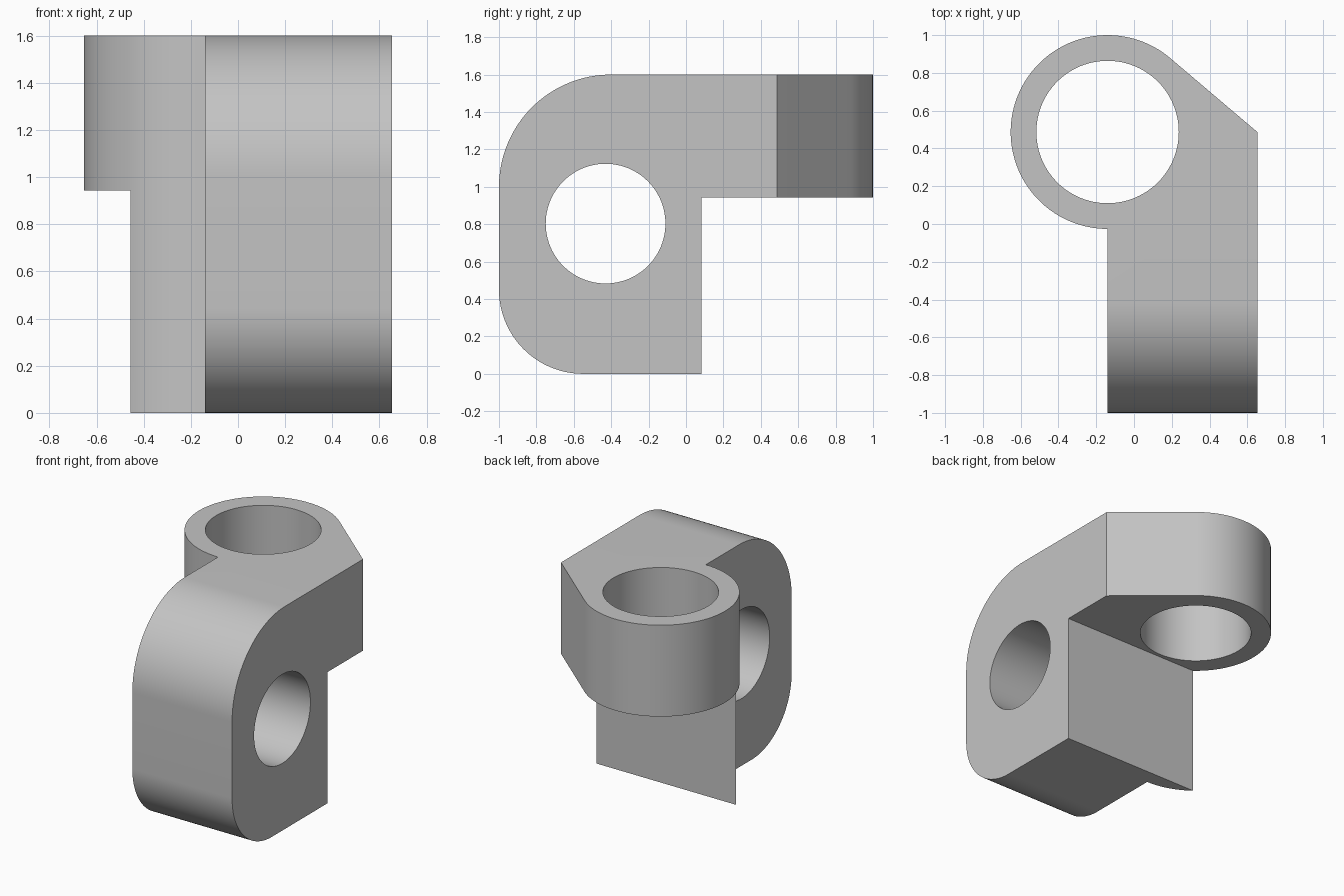
import bpy
import bmesh
from math import cos, sin, acos, radians
from mathutils import Vector

cube = bpy.data.objects.get("Cube")
if cube:
    bpy.data.objects.remove(cube, do_unlink=True)

grey = bpy.data.materials.new("plain grey")
grey.use_nodes = True
colour = (0.55, 0.55, 0.55, 1)
grey.diffuse_color = colour
grey.node_tree.nodes["Principled BSDF"].inputs["Base Color"].default_value = colour


def arc(cx, cy, r, start, end, steps):
    """Points on an arc, angles in degrees."""
    angles = [radians(start + (end - start) * i / steps) for i in range(steps + 1)]
    return [(cx + r * cos(a), cy + r * sin(a)) for a in angles]


def prism(name, points, low, high, axis):
    """Extrude a closed profile along x (profile in y, z) or z (profile in x, y)."""
    bm = bmesh.new()
    place = (lambda p: (low, p[0], p[1])) if axis == "x" else (lambda p: (p[0], p[1], low))
    face = bm.faces.new([bm.verts.new(place(p)) for p in points])
    moved = bmesh.ops.extrude_face_region(bm, geom=[face])["geom"]
    offset = Vector((high - low, 0, 0)) if axis == "x" else Vector((0, 0, high - low))
    bmesh.ops.translate(bm, vec=offset, verts=[g for g in moved if isinstance(g, bmesh.types.BMVert)])
    bmesh.ops.recalc_face_normals(bm, faces=bm.faces)
    mesh = bpy.data.meshes.new(name)
    bm.to_mesh(mesh)
    bm.free()
    mesh.materials.append(grey)
    obj = bpy.data.objects.new(name, mesh)
    bpy.context.collection.objects.link(obj)
    return obj


def combine(target, tool, operation):
    mod = target.modifiers.new(operation, "BOOLEAN")
    mod.operation = operation
    mod.solver = "EXACT"
    mod.object = tool
    bpy.context.view_layer.objects.active = target
    bpy.ops.object.modifier_apply(modifier=mod.name)
    bpy.data.objects.remove(tool, do_unlink=True)


# Plan outline: round eye, tangent flank and straight arm
eye_x, eye_y, eye_r = -0.14, 0.487, 0.513
right_x = 0.653
tangent = acos(eye_r / (right_x - eye_x)) * 180 / 3.14159265
plan = arc(eye_x, eye_y, eye_r, tangent, 270, 80)
plan += [(eye_x, -1.2), (right_x, -1.2), (right_x, eye_y)]
bracket = prism("bracket", plan, -0.2, 1.8, "z")

# Side outline: rounded front, stepped back
side = arc(-0.4, 1.0, 0.6, 90, 180, 32)
side += arc(-0.55, 0.45, 0.45, 180, 270, 32)
side += [(0.083, 0), (0.083, 0.943), (1.2, 0.943), (1.2, 1.6)]
combine(bracket, prism("side_outline", side, -1, 1, "x"), "INTERSECT")

# Upright bore through the eye and cross bore through the arm
bore = arc(eye_x, eye_y, 0.377, 0, 360, 96)[:-1]
combine(bracket, prism("eye_bore", bore, 0.5, 2, "z"), "DIFFERENCE")
cross = arc(-0.43, 0.803, 0.32, 0, 360, 96)[:-1]
combine(bracket, prism("cross_bore", cross, -1, 1, "x"), "DIFFERENCE")

# Smooth the curved walls, keep the edges crisp
bpy.ops.object.select_all(action="DESELECT")
bracket.select_set(True)
bpy.context.view_layer.objects.active = bracket
bpy.ops.object.shade_smooth_by_angle(angle=radians(25))
